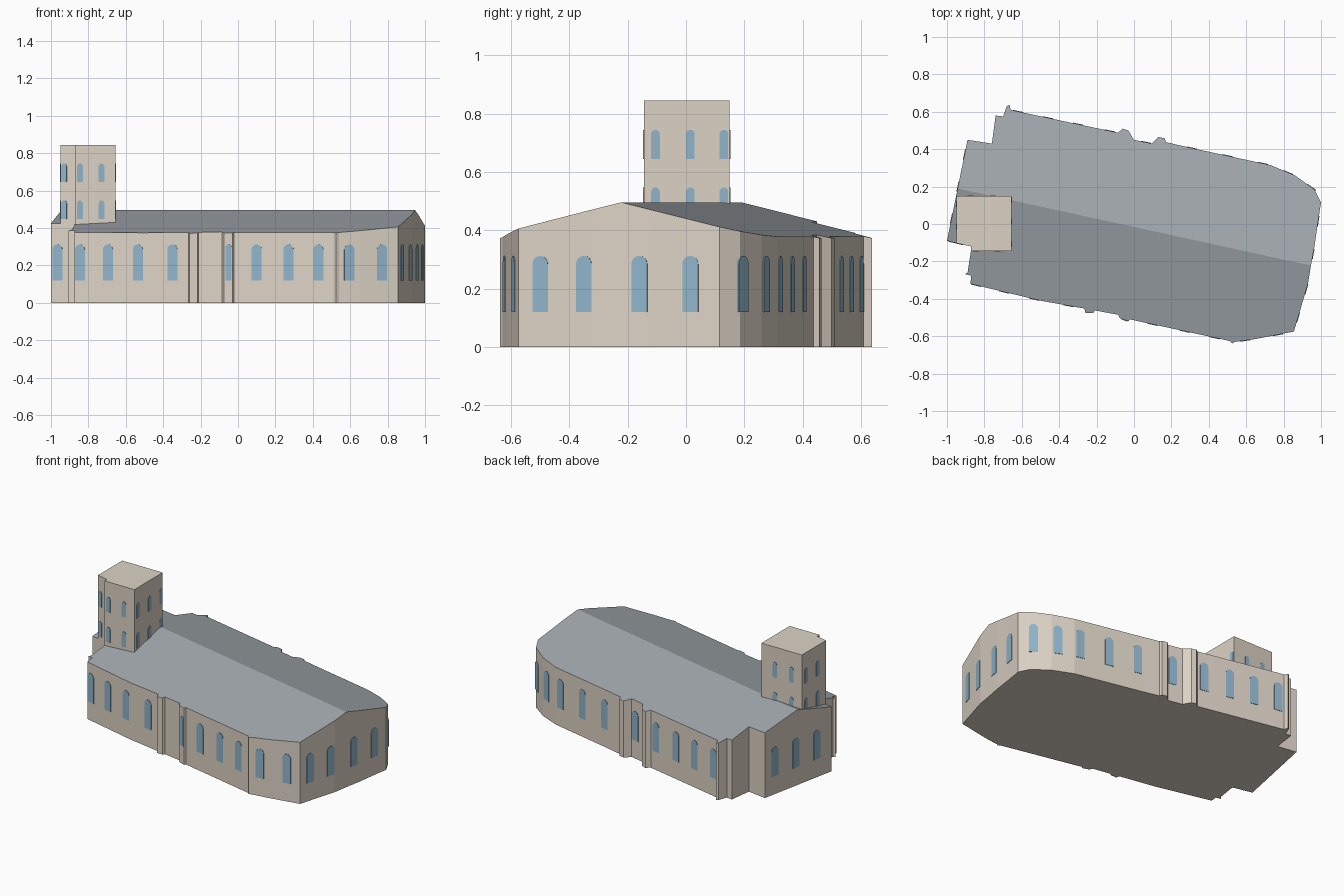
import bpy, bmesh
from mathutils import Vector

if "Cube" in bpy.data.objects:
    bpy.data.objects.remove(bpy.data.objects["Cube"])


def material(name, rgb):
    m = bpy.data.materials.new(name)
    m.diffuse_color = (*rgb, 1)
    m.use_nodes = True
    m.node_tree.nodes["Principled BSDF"].inputs["Base Color"].default_value = m.diffuse_color
    return m


WALL = material("stone", (0.72, 0.65, 0.56))
ROOF = material("slate", (0.36, 0.39, 0.42))
GLASS = material("glass", (0.28, 0.46, 0.60))


def finish(name, bm, mats):
    me = bpy.data.meshes.new(name)
    bm.to_mesh(me)
    bm.free()
    for m in mats:
        me.materials.append(m)
    ob = bpy.data.objects.new(name, me)
    bpy.context.collection.objects.link(ob)
    return ob


def walls(bm, outline, bottom, top):
    """Closed ring of walls and a floor; top(x, y) gives the eave height."""
    lo = [bm.verts.new((x, y, bottom)) for x, y in outline]
    hi = [bm.verts.new((x, y, top(x, y))) for x, y in outline]
    n = len(outline)
    for i in range(n):
        j = (i + 1) % n
        bm.faces.new((lo[i], lo[j], hi[j], hi[i]))
    bm.faces.new(lo[::-1])
    return hi


# Footprint, counter-clockwise: ridge end, front side, ridge end, back side
RIDGE_W, RIDGE_E = (-0.943, 0.19), (0.946, -0.222)
FRONT = [(-1, -0.09), (-0.87, -0.12), (-0.872, -0.145), (-0.89, -0.26), (-0.905, -0.268),
         (-0.87, -0.276), (-0.875, -0.32), (-0.5, -0.41), (-0.265, -0.452),
         (-0.26, -0.475), (-0.217, -0.475), (-0.21, -0.462), (-0.085, -0.485),
         (-0.075, -0.505), (-0.03, -0.52), (-0.022, -0.51), (0.51, -0.625),
         (0.525, -0.638), (0.54, -0.63), (0.65, -0.615), (0.855, -0.575), (0.93, -0.32)]
BACK = [(0.965, -0.12), (0.982, 0), (1, 0.115), (0.965, 0.185), (0.86, 0.26), (0.73, 0.315),
        (0.29, 0.41), (0.17, 0.438), (0.165, 0.458), (0.13, 0.465), (0.095, 0.43),
        (0, 0.45), (-0.03, 0.5), (-0.06, 0.51), (-0.085, 0.488), (-0.66, 0.61),
        (-0.665, 0.638), (-0.68, 0.63), (-0.7, 0.575), (-0.74, 0.58),
        (-0.76, 0.43), (-0.89, 0.45)]
OUTLINE = [RIDGE_W] + FRONT + [RIDGE_E] + BACK

ridge = (Vector(RIDGE_E) - Vector(RIDGE_W)).normalized()


def roof_height(x, y):
    d = Vector((x, y)) - Vector(RIDGE_W)
    return 0.496 - 0.247 * abs(ridge.x * d.y - ridge.y * d.x)


# Nave with shallow gabled roof
bm = bmesh.new()
hi = walls(bm, OUTLINE, 0, roof_height)
k = len(FRONT) + 1
for loop in (hi[:k + 1], hi[k:] + hi[:1]):
    bm.faces.new(loop).material_index = 1
finish("nave", bm, [WALL, ROOF])

# Tower, its corner trimmed by the nave wall
TOWER = [(-0.95, -0.102), (-0.872, -0.12), (-0.872, -0.145),
         (-0.655, -0.145), (-0.655, 0.15), (-0.95, 0.15)]
bm = bmesh.new()
bm.faces.new(walls(bm, TOWER, 0.4, lambda x, y: 0.845))
finish("tower", bm, [WALL])


def add_window(bm, outline, point, width, z0, z1, gap=0.003):
    """Arched panel snapped to the nearest wall of the outline."""
    import math
    p, best = Vector(point), None
    for i in range(len(outline)):
        a, b = Vector(outline[i - 1]), Vector(outline[i])
        e = b - a
        if e.length < 0.04:
            continue
        q = a + e * max(0, min(1, (p - a).dot(e) / e.length_squared))
        if best is None or (p - q).length < best[0]:
            best = ((p - q).length, q, e.normalized())
    _, q, t = best
    out, r = Vector((t.y, -t.x)), width / 2
    prof = [(-r, z0), (r, z0)]
    prof += [(r * math.cos(math.pi * s / 8), z1 - r + r * math.sin(math.pi * s / 8))
             for s in range(9)]
    rings = []
    for off in (-gap, gap):
        c = [q + t * u + out * off for u, _ in prof]
        rings.append([bm.verts.new((v.x, v.y, z)) for v, (_, z) in zip(c, prof)])
    back, face = rings
    bm.faces.new(face)
    for i in range(len(prof)):
        bm.faces.new((back[i - 1], back[i], face[i], face[i - 1]))


# Nave windows
NAVE_WINDOWS = [(-0.965, -0.098), (-0.845, -0.327), (-0.695, -0.363), (-0.535, -0.402),
                (-0.35, -0.437), (0.1, -0.536), (0.27, -0.573), (0.43, -0.608),
                (0.595, -0.622), (0.77, -0.592),
                (0.877, -0.5), (0.921, -0.35), (0.958, -0.16), (0.984, 0.015),
                (0.95, 0.197), (0.825, 0.275), (0.69, 0.323), (0.5, 0.365), (0.31, 0.406),
                (0.065, 0.436), (-0.13, 0.497), (-0.3, 0.534), (-0.46, 0.568),
                (-0.62, 0.602), (-0.905, 0.37), (-0.941, 0.2), (-0.976, 0.03)]
bm = bmesh.new()
for p in NAVE_WINDOWS:
    add_window(bm, OUTLINE, p, 0.055, 0.12, 0.312)
add_window(bm, OUTLINE, (-0.05, -0.513), 0.035, 0.12, 0.312)
finish("nave_windows", bm, [GLASS])

# Tower windows in two storeys
TOWER_WINDOWS = [(-0.93, -0.107), (-0.845, -0.145), (-0.73, -0.145),
                 (-0.655, -0.105), (-0.655, 0.015), (-0.655, 0.13),
                 (-0.755, 0.15), (-0.875, 0.15), (-0.95, 0.105), (-0.95, -0.015)]
bm = bmesh.new()
for p in TOWER_WINDOWS:
    for z in (0.447, 0.645):
        add_window(bm, TOWER, p, 0.03, z, z + 0.1)
finish("tower_windows", bm, [GLASS])
